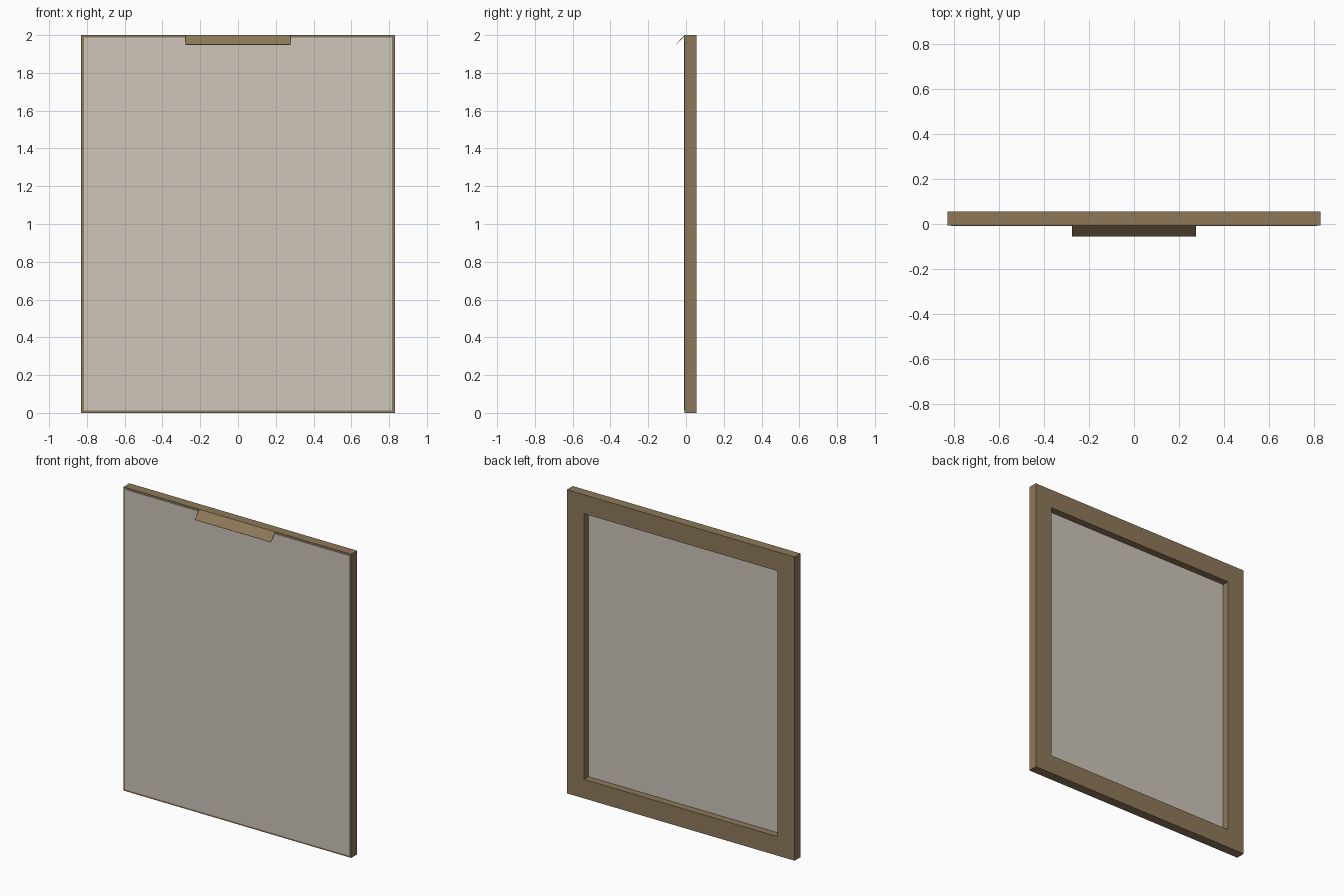
import bpy, bmesh
from mathutils import Vector

if "Cube" in bpy.data.objects:
    bpy.data.objects.remove(bpy.data.objects["Cube"])

W, H = 0.83, 2.0            # half width, height
BACK, FRONT = 0.055, -0.007  # frame depth range
RAIL = 0.125                # rail width seen from the back


def material(name, rgb):
    m = bpy.data.materials.new(name)
    lin = [c / 12.92 if c <= 0.04045 else ((c + 0.055) / 1.055) ** 2.4
           for c in (v / 255 for v in rgb)]
    m.diffuse_color = (*lin, 1)
    m.use_nodes = True
    m.node_tree.nodes["Principled BSDF"].inputs["Base Color"].default_value = m.diffuse_color
    return m


def finish(name, bm, mat):
    bmesh.ops.recalc_face_normals(bm, faces=bm.faces)
    me = bpy.data.meshes.new(name)
    bm.to_mesh(me)
    bm.free()
    me.materials.append(mat)
    ob = bpy.data.objects.new(name, me)
    bpy.context.collection.objects.link(ob)
    return ob


def prism(bm, base, offset):
    """Extrude a closed polygon by an offset."""
    f = bm.faces.new([bm.verts.new(p) for p in base])
    r = bmesh.ops.extrude_face_region(bm, geom=[f], use_keep_orig=True)
    verts = [v for v in r["geom"] if isinstance(v, bmesh.types.BMVert)]
    bmesh.ops.translate(bm, verts=verts, vec=Vector(offset))


wood = material("olive brown wood", (141, 121, 89))
canvas = material("pale canvas", (205, 198, 187))

# Frame: four-sided ring with mitred corners
bm = bmesh.new()
rings = []
for inset, y in ((0, FRONT), (0, BACK), (RAIL, BACK), (RAIL, FRONT)):
    x, lo, hi = W - inset, inset, H - inset
    rings.append([bm.verts.new(p) for p in
                  ((-x, y, lo), (x, y, lo), (x, y, hi), (-x, y, hi))])
for i in range(4):
    a, b = rings[i], rings[(i + 1) % 4]
    for j in range(4):
        k = (j + 1) % 4
        bm.faces.new((a[j], a[k], b[k], b[j]))
finish("frame", bm, wood)

# Front panel: standing slightly proud of the frame
bm = bmesh.new()
x, lo, hi = W - 0.015, 0.012, H - 0.012
prism(bm, [(-x, -0.010, lo), (x, -0.010, lo), (x, -0.010, hi), (-x, -0.010, hi)],
      (0, 0.018, 0))
finish("front_panel", bm, canvas)

# Sloping lip at the top of the front
bm = bmesh.new()
prism(bm, [(-0.277, -0.007, 2.0), (-0.277, -0.055, 1.950),
           (-0.277, -0.053, 1.948), (-0.277, -0.007, 1.996)], (0.554, 0, 0))
finish("top_lip", bm, wood)
